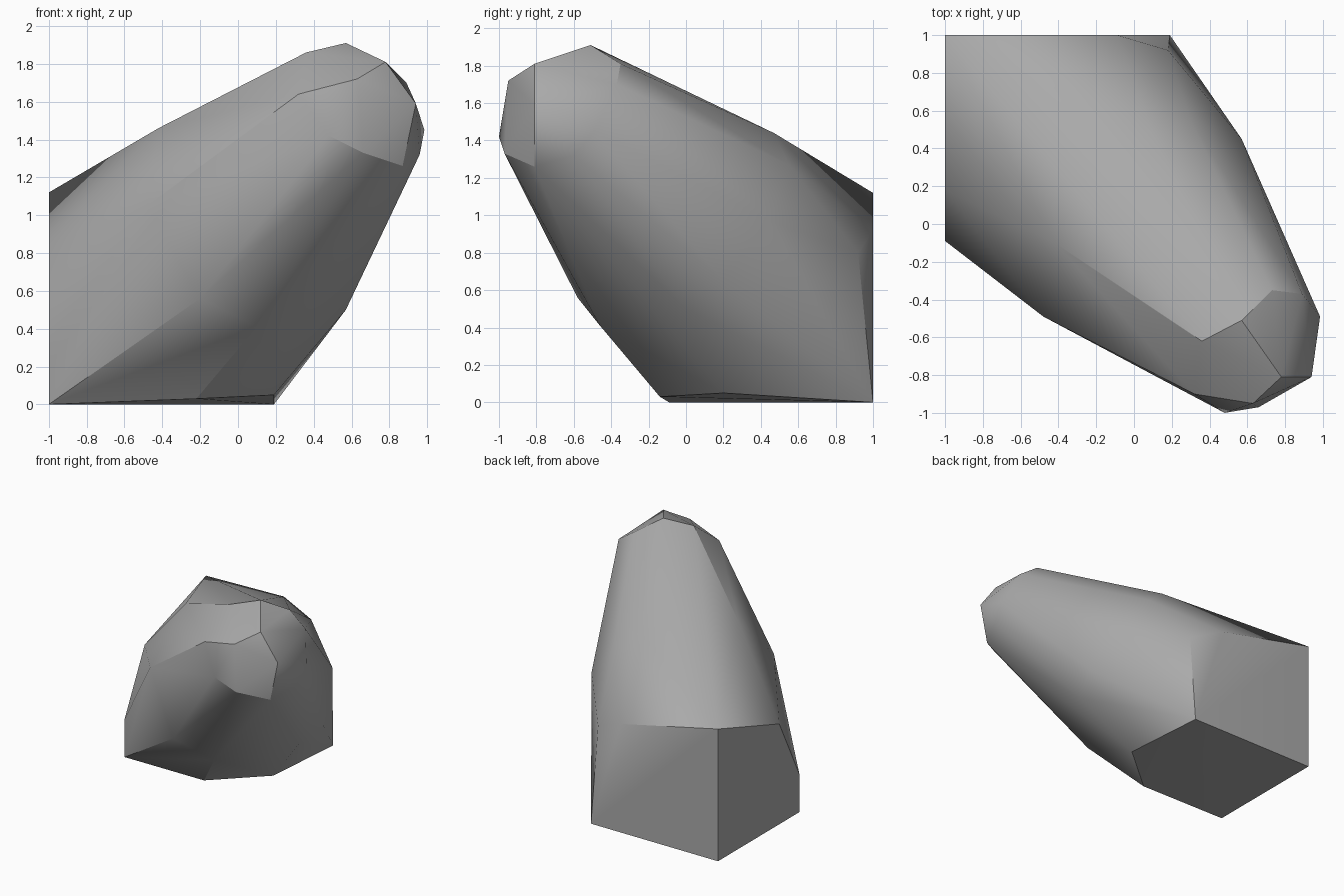
import bpy
import bmesh
import math

default_cube = bpy.data.objects.get("Cube")
if default_cube:
    bpy.data.objects.remove(default_cube, do_unlink=True)

# Stone colour
stone = bpy.data.materials.new("stone_grey")
stone.use_nodes = True
colour = (0.4, 0.4, 0.4, 1)
stone.diffuse_color = colour
bsdf = next(n for n in stone.node_tree.nodes if n.type == "BSDF_PRINCIPLED")
bsdf.inputs["Base Color"].default_value = colour

# Flat cut faces meeting at the back corner
base_corners = [
    (-1, 1, 0), (-1, 1, 1.12), (-.09, 1, .92), (.19, 1, 0),
    (-1, .18, .85), (-1, -.09, .32), (-1, -.09, 0),
]
# Chipped body
body_corners = [
    (.19, .2, .05), (-.22, -.14, .03), (.18, .92, .8),
    (.57, .45, .97), (.63, .2, .65), (.57, 0, .5),
    (.1, .47, 1.44), (.3, .55, 1.27), (-.2, .25, 1.52),
    (-.42, -.1, 1.46), (-.48, -.49, 1.05),
    (-.2, -.58, .56), (.1, -.46, .41),
]
# Faceted tip
tip_corners = [
    (.36, -.62, 1.86), (.57, -.51, 1.91), (.73, -.35, 1.81),
    (.89, -.37, 1.7), (.985, -.49, 1.45), (.94, -.81, 1.59),
    (.78, -.81, 1.81), (.63, -.95, 1.72), (.32, -.9, 1.64),
    (.48, -1, 1.42), (.66, -.97, 1.33), (.87, -.81, 1.26),
    (.96, -.6, 1.32),
]

# Wrap the corners in one convex rock
bm = bmesh.new()
for corner in base_corners + body_corners + tip_corners:
    bm.verts.new(corner)
hull = bmesh.ops.convex_hull(bm, input=bm.verts)
loose = [v for v in bm.verts if not v.link_faces]
bmesh.ops.delete(bm, geom=loose, context="VERTS")
bmesh.ops.dissolve_limit(bm, angle_limit=math.radians(1),
                         verts=bm.verts, edges=bm.edges)
bmesh.ops.recalc_face_normals(bm, faces=bm.faces)
mesh = bpy.data.meshes.new("rock")
bm.to_mesh(mesh)
bm.free()
mesh.materials.append(stone)
rock = bpy.data.objects.new("rock", mesh)
bpy.context.collection.objects.link(rock)

# Soft facets with crisp breaks
bpy.ops.object.select_all(action="DESELECT")
rock.select_set(True)
bpy.context.view_layer.objects.active = rock
bpy.ops.object.shade_smooth_by_angle(angle=math.radians(30))
